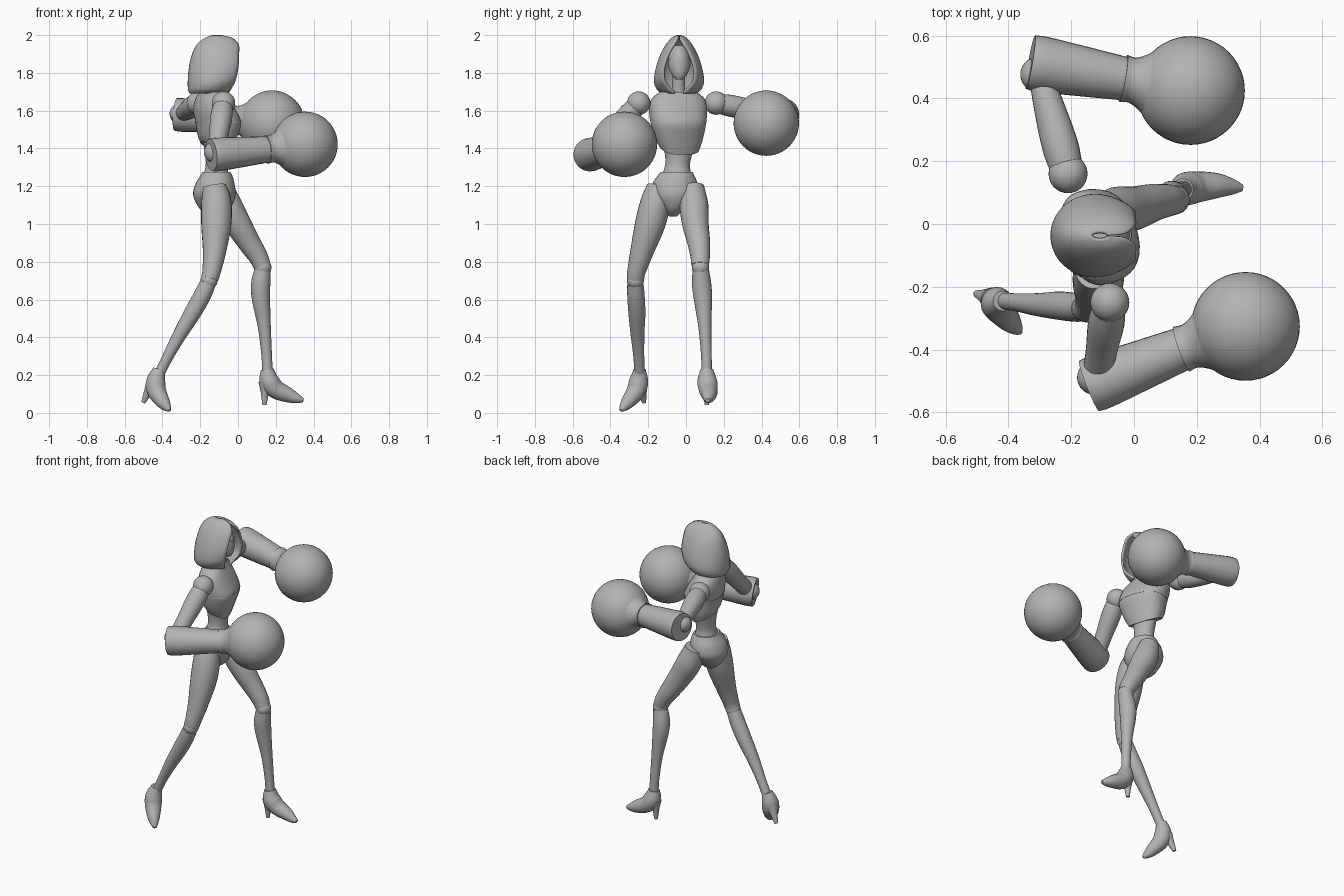
import bpy, bmesh, math
from mathutils import Vector, Matrix

cube = bpy.data.objects.get("Cube")
if cube:
    bpy.data.objects.remove(cube)

GREY = (0.45, 0.45, 0.45, 1)
mat = bpy.data.materials.new("plain grey")
mat.use_nodes = True
mat.diffuse_color = GREY
mat.node_tree.nodes["Principled BSDF"].inputs["Base Color"].default_value = GREY


def finish(name, rings, closed=True, caps=True, angle=40):
    """Skin a list of point rings into a smooth shaded object."""
    bm = bmesh.new()
    rows = [[bm.verts.new(p) for p in ring] for ring in rings]
    n = len(rows[0])
    for a, b in zip(rows, rows[1:]):
        for i in range(n if closed else n - 1):
            j = (i + 1) % n
            bm.faces.new((a[i], a[j], b[j], b[i]))
    if caps:
        bm.faces.new(rows[0][::-1])
        bm.faces.new(rows[-1])
    bmesh.ops.recalc_face_normals(bm, faces=bm.faces)
    mesh = bpy.data.meshes.new(name)
    bm.to_mesh(mesh)
    bm.free()
    mesh.materials.append(mat)
    obj = bpy.data.objects.new(name, mesh)
    bpy.context.collection.objects.link(obj)
    smooth(obj, angle)
    return obj


def smooth(obj, angle=40):
    bpy.ops.object.select_all(action='DESELECT')
    obj.select_set(True)
    bpy.context.view_layer.objects.active = obj
    bpy.ops.object.shade_smooth_by_angle(angle=math.radians(angle))


def spline(rows, steps=4):
    """Catmull-Rom interpolation between rows of numbers."""
    pts = [Vector(r) for r in rows]
    pts = [2 * pts[0] - pts[1]] + pts + [2 * pts[-1] - pts[-2]]
    out = []
    for a, b, c, d in zip(pts, pts[1:], pts[2:], pts[3:]):
        for k in range(steps):
            t = k / steps
            out.append(b + (c - a) * t / 2 + (2 * a - 5 * b + 4 * c - d) * t**2 / 2
                       + (3 * b - a - 3 * c + d) * t**3 / 2)
    return out + [pts[-2]]


def tube(name, rows, seg=24):
    """Round limb through rows of x, y, z, radius."""
    pts = spline(rows)
    rings, side, last = [], None, len(pts) - 1
    for i, p in enumerate(pts):
        tan = (pts[min(i + 1, last)].xyz - pts[max(i - 1, 0)].xyz).normalized()
        side = (side or tan.orthogonal()).copy()
        side = (side - tan * side.dot(tan)).normalized()
        up = tan.cross(side)
        rings.append([p.xyz + p.w * (side * math.cos(a) + up * math.sin(a))
                      for a in (math.tau * k / seg for k in range(seg))])
    return finish(name, rings)


def body(name, rows, yaw=0, power=1.0, dip=0, seg=32):
    """Oval trunk through rows of z, x, y, depth, half width."""
    rings, data = [], spline(rows)
    turn = Matrix.Rotation(math.radians(yaw), 3, 'Z')
    for i, (z, x, y, rx, ry) in enumerate(data):
        ring = []
        for k in range(seg):
            a = math.tau * k / seg
            c, s = math.cos(a), math.sin(a)
            off = turn @ Vector((rx * math.copysign(abs(c)**power, c),
                                 ry * math.copysign(abs(s)**power, s), 0))
            drop = dip * c * max(0, 1 - i / 6)
            ring.append(Vector((x, y, z - drop)) + off)
        rings.append(ring)
    return finish(name, rings)


def ball(name, centre, radius, seg=32):
    bpy.ops.mesh.primitive_uv_sphere_add(segments=seg, ring_count=seg // 2,
                                         radius=radius, location=centre)
    obj = bpy.context.object
    obj.name = name
    obj.data.materials.append(mat)
    smooth(obj, 60)
    return obj


# Trunk: ribcage with a pointed front hem, waist and pelvis
body("ribcage", [(1.40, -.12, -.035, .072, .105), (1.45, -.112, -.038, .092, .128),
                 (1.53, -.103, -.04, .113, .147), (1.60, -.122, -.042, .104, .155),
                 (1.66, -.135, -.042, .08, .145), (1.70, -.135, -.04, .055, .10)],
     yaw=18, power=.85, dip=.035)
body("chest_seam", [(1.535, -.104, -.04, .115, .149), (1.541, -.105, -.04, .115, .149)],
     yaw=18, power=.85)
body("waist", [(1.25, -.115, -.05, .07, .08), (1.31, -.115, -.045, .056, .066),
               (1.37, -.115, -.04, .06, .072), (1.44, -.115, -.04, .07, .09)])
body("pelvis", [(1.04, -.12, -.07, .03, .02), (1.08, -.122, -.066, .08, .06),
                (1.15, -.125, -.06, .112, .118), (1.21, -.122, -.058, .104, .12),
                (1.255, -.115, -.053, .085, .098), (1.275, -.115, -.05, .074, .084)])
tube("neck", [(-.135, -.04, 1.67, .055), (-.125, -.04, 1.71, .036),
              (-.11, -.038, 1.80, .032)])

# Head with a brow band
body("head", [(1.765, -.05, -.035, .02, .018), (1.79, -.062, -.035, .045, .04),
              (1.84, -.08, -.035, .068, .059), (1.90, -.09, -.035, .07, .053),
              (1.945, -.10, -.035, .04, .025)])
body("brow_band", [(1.865, -.08, -.035, .073, .061), (1.875, -.082, -.035, .073, .061)])

# Hood: rows of z, back, front, half width, half opening
HOOD = [(1.692, -.258, -.05, .095, .022), (1.715, -.265, -.035, .12, .048),
        (1.76, -.266, -.012, .133, .08), (1.83, -.26, .002, .122, .082),
        (1.90, -.243, .006, .098, .058), (1.95, -.218, .004, .07, .03),
        (1.985, -.175, -.03, .04, .006), (2.0, -.135, -.085, .012, .001)]
rings = []
for z, back, front, half, gap in spline(HOOD):
    start = math.asin(min(.9, max(.02, gap / half)))
    rx = (front - back) / (1 + math.cos(start))
    ring = []
    for k in range(33):
        a = start + (math.tau - 2 * start) * k / 32
        ring.append((back + rx + rx * math.cos(a), -.037 + half * math.sin(a), z))
    rings.append(ring)
hood = finish("hood", rings, closed=False, caps=False, angle=60)
shell = hood.modifiers.new("thickness", 'SOLIDIFY')
shell.thickness = .012
shell.offset = -1

# Arms: shoulder ball, upper arm, flared forearm, round glove
ARMS = {"right": [(-.077, -.25, 1.64), (-.115, -.47, 1.39), .048,
                  (-.143, -.516, 1.365), (.16, -.395, 1.395), (.355, -.326, 1.422)],
        "left": [(-.21, .16, 1.64), (-.292, .45, 1.585), .04,
                 (-.33, .515, 1.58), (-.025, .462, 1.555), (.18, .425, 1.534)]}
for side, (shoulder, elbow, thin, tail, wrist, fist) in ARMS.items():
    s, e, t, w, f = (Vector(v) for v in (shoulder, elbow, tail, wrist, fist))
    ball(side + "_shoulder", s, .062)
    tube(side + "_upper_arm", [(*s, .05), (*s.lerp(e, .3), .058),
                               (*s.lerp(e, .7), .05), (*e, thin)])
    ball(side + "_elbow", e.lerp(t, .4), .055)
    tube(side + "_forearm", [(*t, .086), (*t.lerp(w, .12), .089), (*t.lerp(w, .5), .081),
                             (*w, .069)])
    tube(side + "_cuff", [(*w.lerp(t, .03), .076), (*w.lerp(f, .1), .073),
                          (*w.lerp(f, .28), .092), (*w.lerp(f, .5), .13)])
    ball(side + "_glove", f, .173, 48)

# Legs: thigh, knee ball, calf
tube("right_thigh", [(-.125, -.145, 1.2, .062), (-.115, -.16, 1.12, .079),
                     (-.115, -.19, 1.0, .08), (-.125, -.235, .85, .061),
                     (-.14, -.262, .75, .049), (-.15, -.268, .71, .046)])
tube("left_thigh", [(-.09, .035, 1.2, .06), (-.055, .042, 1.1, .076),
                    (0, .05, 1.0, .07), (.06, .068, .9, .06),
                    (.105, .075, .83, .052), (.128, .075, .78, .046)])
ball("right_knee", (-.153, -.268, .7), .045)
ball("left_knee", (.131, .077, .77), .046)
tube("right_calf", [(-.16, -.268, .685, .043), (-.19, -.265, .62, .046),
                    (-.24, -.26, .53, .045), (-.305, -.257, .42, .037),
                    (-.37, -.25, .3, .029), (-.42, -.245, .2, .027)])
tube("left_calf", [(.13, .078, .755, .044), (.12, .083, .68, .051),
                   (.122, .09, .6, .048), (.14, .1, .45, .034),
                   (.152, .108, .3, .028), (.157, .11, .2, .028)])

# High heeled shoes
tube("right_shoe", [(-.418, -.245, .23, .032), (-.435, -.25, .17, .05),
                    (-.43, -.265, .115, .05), (-.395, -.31, .055, .036),
                    (-.372, -.335, .025, .02), (-.362, -.345, .013, .009)])
tube("right_heel", [(-.455, -.238, .15, .036), (-.478, -.23, .105, .022),
                    (-.502, -.222, .055, .011)])
tube("left_shoe", [(.155, .11, .23, .034), (.165, .112, .17, .052),
                   (.2, .118, .125, .05), (.265, .122, .095, .04),
                   (.315, .118, .075, .025), (.345, .115, .066, .011)])
tube("left_heel", [(.145, .11, .16, .037), (.142, .11, .11, .022),
                   (.14, .11, .042, .011)])
